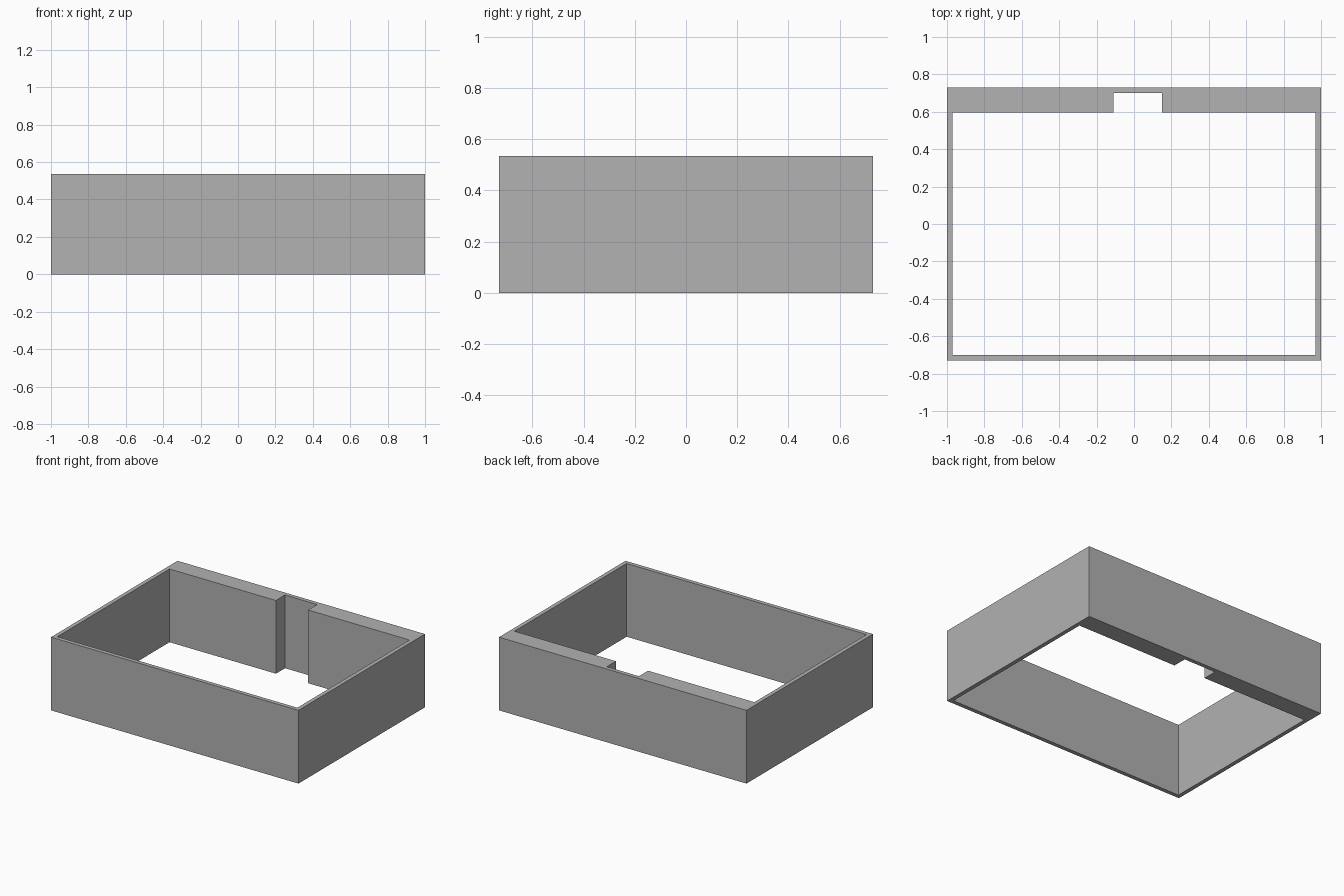
import bpy
import bmesh
from mathutils import Vector

cube = bpy.data.objects.get("Cube")
if cube:
    bpy.data.objects.remove(cube, do_unlink=True)

HALF_X, HALF_Y, HEIGHT = 1.0, 0.73, 0.535
WALL = 0.03            # front and side walls
BACK_INNER = 0.595     # inner face of the thick back wall
NOTCH_LEFT, NOTCH_RIGHT, NOTCH_BACK = 0.15, -0.11, 0.70

# Plain grey material
grey = bpy.data.materials.new("plain_grey")
grey.use_nodes = True
colour = (0.445, 0.445, 0.445, 1.0)
grey.diffuse_color = colour
grey.node_tree.nodes["Principled BSDF"].inputs["Base Color"].default_value = colour

# Floor plan: outer rectangle and inner opening with the back notch
inner_x, inner_front = HALF_X - WALL, -HALF_Y + WALL
outer = [(-HALF_X, -HALF_Y), (HALF_X, -HALF_Y), (HALF_X, HALF_Y), (-HALF_X, HALF_Y)]
opening = [
    (-inner_x, inner_front), (inner_x, inner_front), (inner_x, BACK_INNER),
    (NOTCH_LEFT, BACK_INNER), (NOTCH_LEFT, NOTCH_BACK),
    (NOTCH_RIGHT, NOTCH_BACK), (NOTCH_RIGHT, BACK_INNER), (-inner_x, BACK_INNER),
]


def add_loop(bm, points):
    verts = [bm.verts.new((x, y, 0)) for x, y in points]
    return [bm.edges.new((a, b)) for a, b in zip(verts, verts[1:] + verts[:1])]


# Fill between the loops and extrude the walls upward
bm = bmesh.new()
edges = add_loop(bm, outer) + add_loop(bm, opening)
bmesh.ops.triangle_fill(bm, use_beauty=True, edges=edges, normal=Vector((0, 0, 1)))
result = bmesh.ops.extrude_face_region(bm, geom=bm.faces[:], use_keep_orig=True)
top = [g for g in result["geom"] if isinstance(g, bmesh.types.BMVert)]
bmesh.ops.translate(bm, verts=top, vec=(0, 0, HEIGHT))
bmesh.ops.recalc_face_normals(bm, faces=bm.faces[:])

mesh = bpy.data.meshes.new("wall_frame")
bm.to_mesh(mesh)
bm.free()
mesh.materials.append(grey)
bpy.context.collection.objects.link(bpy.data.objects.new("wall_frame", mesh))
